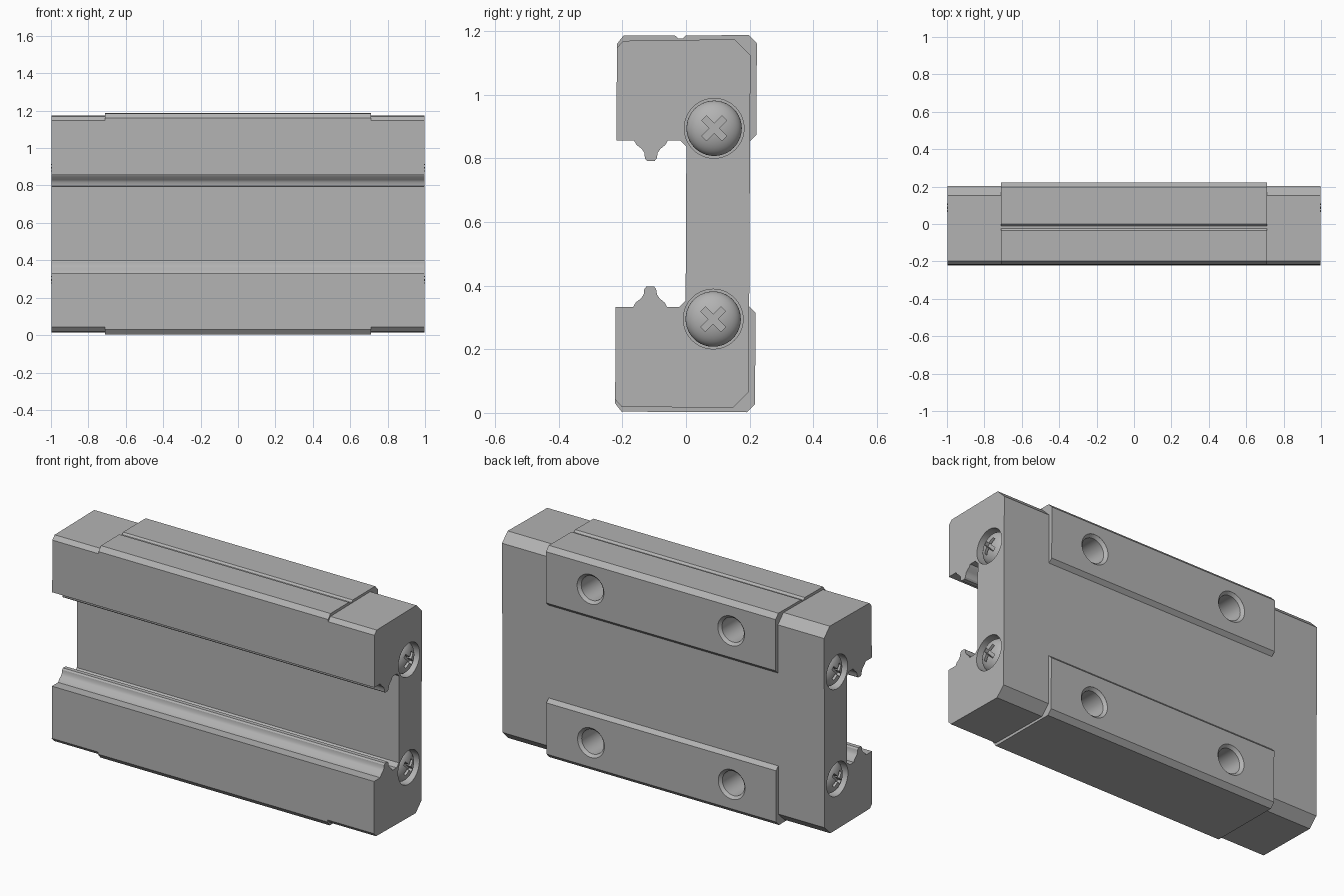
import bpy, bmesh, math
from mathutils import Matrix

cube = bpy.data.objects.get("Cube")
if cube:
    bpy.data.objects.remove(cube, do_unlink=True)

steel = bpy.data.materials.new("grey_steel")
steel.use_nodes = True
GREY = (0.45, 0.45, 0.45, 1)
steel.diffuse_color = GREY
steel.node_tree.nodes["Principled BSDF"].inputs["Base Color"].default_value = GREY

MID = 0.595       # height of the symmetry plane
END = 0.996       # half length of the body
PAD = 0.71        # half length of the raised centre


def lean(y, z):
    return y + 0.005 * (z - MID)


def make(name, bm):
    bmesh.ops.recalc_face_normals(bm, faces=bm.faces)
    mesh = bpy.data.meshes.new(name)
    bm.to_mesh(mesh)
    bm.free()
    mesh.materials.append(steel)
    obj = bpy.data.objects.new(name, mesh)
    bpy.context.collection.objects.link(obj)
    return obj


def prism(name, profile, x0, x1):
    bm = bmesh.new()
    face = bm.faces.new([bm.verts.new((x0, lean(y, z), z)) for y, z in profile])
    new = bmesh.ops.extrude_face_region(bm, geom=[face])["geom"]
    moved = [v for v in new if isinstance(v, bmesh.types.BMVert)]
    bmesh.ops.translate(bm, verts=moved, vec=(x1 - x0, 0, 0))
    return make(name, bm)


def lathe(name, points, matrix, segments=40):
    # points are (radius, height) along local z, from axis to axis
    bm = bmesh.new()
    verts = [bm.verts.new((r, 0, h)) for r, h in points]
    edges = [bm.edges.new(pair) for pair in zip(verts, verts[1:])]
    bmesh.ops.spin(bm, geom=verts + edges, cent=(0, 0, 0), axis=(0, 0, 1),
                   angle=math.tau, steps=segments, use_duplicate=False)
    bmesh.ops.remove_doubles(bm, verts=bm.verts, dist=1e-5)
    bm.transform(matrix)
    return make(name, bm)


def cut(target, cutters):
    bpy.context.view_layer.objects.active = target
    for cutter in cutters:
        mod = target.modifiers.new("cut", "BOOLEAN")
        mod.operation = "DIFFERENCE"
        mod.solver = "EXACT"
        mod.object = cutter
        bpy.ops.object.modifier_apply(modifier=mod.name)
        bpy.data.objects.remove(cutter, do_unlink=True)


def mirror_z(points):
    return [(y, 2 * MID - z) for y, z in reversed(points)]


# Rail channel: lower lip with sealing ridge, then the back wall
lip = [(-0.22, 0.333), (-0.165, 0.333), (-0.157, 0.347), (-0.14, 0.36),
       (-0.132, 0.372), (-0.13, 0.39), (-0.123, 0.398), (-0.1, 0.398),
       (-0.093, 0.39), (-0.09, 0.372), (-0.082, 0.36), (-0.066, 0.347),
       (-0.058, 0.333), (-0.02, 0.333), (0, 0.353)]
channel = lip + mirror_z(lip)

# End block outline: back corner chamfers are larger than the front ones
end_low = [(0.2, 0.065), (0.15, 0.015), (-0.2, 0.02), (-0.22, 0.042)]
end_profile = end_low + channel + mirror_z(end_low)

# Centre outline: raised top, bottom and back pads
centre_low = [(0.2, 0.335), (0.22, 0.315), (0.22, 0.028), (0.195, 0.002),
              (-0.2, 0.004), (-0.22, 0.03)]
centre_high = mirror_z(centre_low)
groove = [(-0.038, 1.187), (-0.026, 1.177), (-0.014, 1.177), (-0.004, 1.187)]
centre_profile = centre_low + channel + centre_high[:2] + groove + centre_high[2:]

centre = prism("carriage_body", centre_profile, -PAD, PAD)

# Threaded mounting holes in the back pads
to_back = Matrix.Rotation(math.radians(-90), 4, "X")
holes = []
for x in (-0.435, 0.435):
    for z in (0.165, 2 * MID - 0.165):
        place = Matrix.Translation((x, lean(0.22, z), z)) @ to_back
        holes.append(lathe("hole_cutter", [(0, -0.3), (0.068, -0.27), (0.068, -0.015),
                                           (0.083, 0), (0.083, 0.03), (0, 0.03)], place))
cut(centre, holes)
parts = [centre]

# End caps with recessed cross-head screws
for side, label in ((1, "left"), (-1, "right")):
    block = prism(label + "_end_cap", end_profile, side * PAD, side * END)
    turn = Matrix.Rotation(math.radians(90 * side), 4, "Y")
    recesses = []
    for z, level in ((0.295, "lower"), (2 * MID - 0.295, "upper")):
        place = Matrix.Translation((side * END, lean(0.087, z), z)) @ turn
        recesses.append(lathe("recess_cutter", [(0, -0.065), (0.094, -0.065),
                                                (0.094, 0.03), (0, 0.03)], place))
        dome = [(0, -0.066), (0.087, -0.066)]
        for i in range(11):
            a = math.radians(9 * i)
            dome.append((0.087 * math.cos(a), -0.046 + 0.05 * math.sin(a)))
        screw = lathe(f"{label}_{level}_screw", dome, place)
        slots = []
        for angle in (45, 135):
            bm = bmesh.new()
            bmesh.ops.create_cube(bm, size=1, matrix=place
                                  @ Matrix.Rotation(math.radians(angle), 4, "Z")
                                  @ Matrix.Diagonal((0.09, 0.021, 0.05, 1)))
            slots.append(make("slot_cutter", bm))
        cut(screw, slots)
        parts.append(screw)
    cut(block, recesses)
    parts.append(block)

bpy.ops.object.select_all(action="DESELECT")
for part in parts:
    part.select_set(True)
bpy.context.view_layer.objects.active = centre
bpy.ops.object.shade_smooth_by_angle(angle=math.radians(30))
